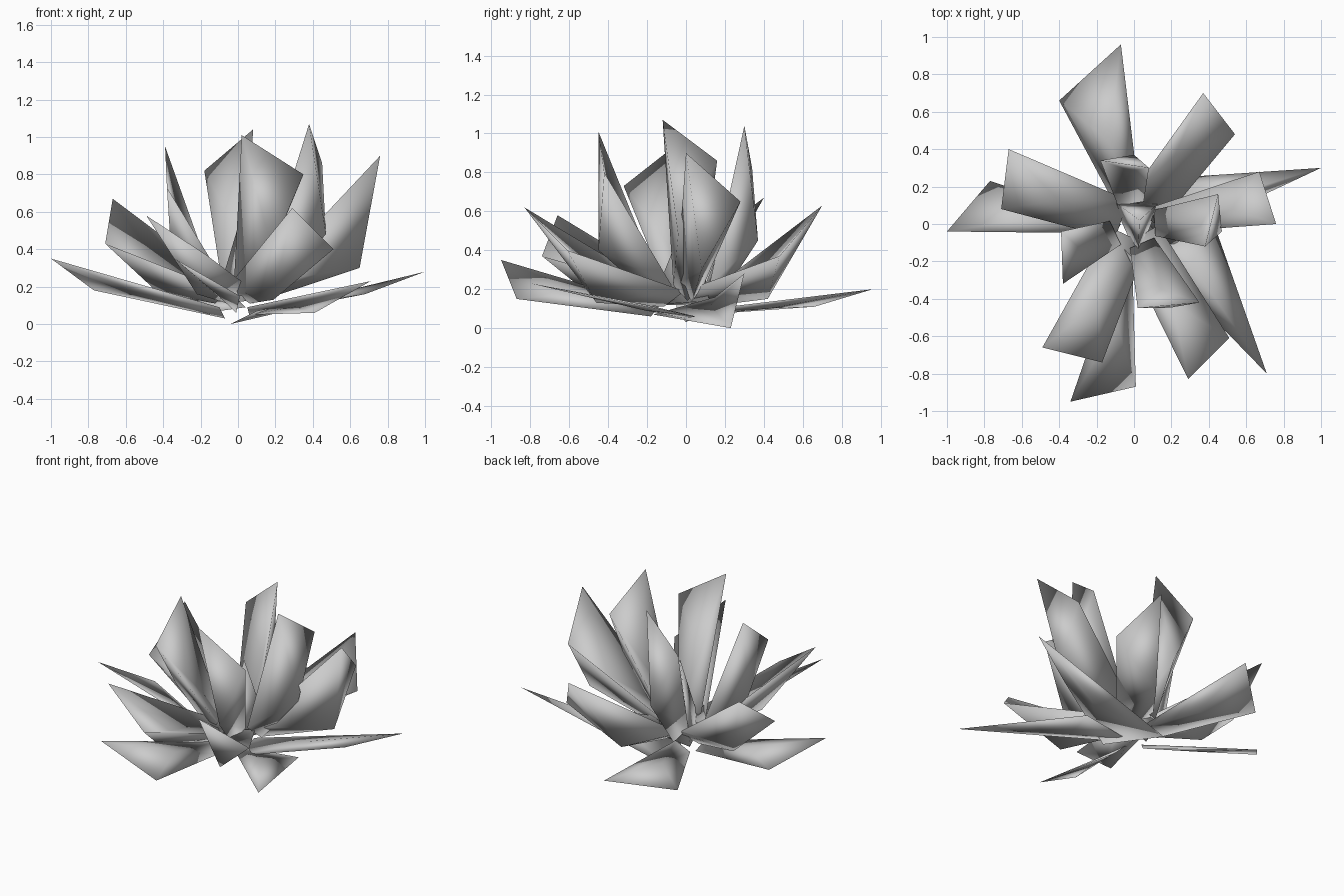
import bpy
import bmesh
from mathutils import Vector

if "Cube" in bpy.data.objects:
    bpy.data.objects.remove(bpy.data.objects["Cube"])


def make_solid(name, points, faces):
    """Closed smooth shell from a few points, with outward normals."""
    bm = bmesh.new()
    verts = [bm.verts.new(p) for p in points]
    for f in faces:
        bm.faces.new([verts[i] for i in f])
    bmesh.ops.triangulate(bm, faces=[f for f in bm.faces if len(f.verts) > 3])
    bmesh.ops.recalc_face_normals(bm, faces=bm.faces[:])
    for f in bm.faces:
        f.smooth = True
    mesh = bpy.data.meshes.new(name)
    bm.to_mesh(mesh)
    bm.free()
    obj = bpy.data.objects.new(name, mesh)
    bpy.context.scene.collection.objects.link(obj)
    return obj


def flat_leaf(name, corners):
    """Thin lens: four corners with a slightly raised centre above and below."""
    pts = [Vector(p) for p in corners]
    centre = sum(pts, Vector()) / 4
    normal = (pts[2] - pts[0]).cross(pts[3] - pts[1]).normalized()
    pts += [centre + normal * 0.015, centre - normal * 0.015]
    make_solid(name, pts, [(i, (i + 1) % 4, c) for c in (4, 5) for i in range(4)])


def cupped_ring(name, leaves, radius, half_width, height):
    """Cupped leaves: two tip corners, a belly outside and a hollow inside."""
    for i, corners in enumerate(leaves):
        t1, t2, belly = (Vector(p) for p in corners)
        out = (t1 + t2).xy.normalized()
        side = Vector((-out.y, out.x, 0))
        root = Vector((out.x * radius, out.y * radius, height))
        if (t1 - t2).dot(side) < 0:
            side = -side
        b1, b2 = root + side * half_width, root - side * half_width
        keel = Vector((out.x * (radius + 0.06), out.y * (radius + 0.06), height - 0.08))
        hollow = belly.lerp((t1 + t2 + b1 + b2) / 4, 0.55)
        make_solid(f"{name}_{i + 1}", [b1, b2, keel, belly, t1, t2, hollow],
                   [(0, 1, 2), (0, 2, 3), (1, 3, 2), (0, 3, 4), (1, 5, 3), (3, 5, 4),
                    (0, 4, 6), (4, 5, 6), (5, 1, 6), (1, 0, 6)])


# Outer, nearly flat leaves lying low
outer = [
    [(-0.04, 0.23, 0.0), (1.0, 0.30, 0.28), (0.68, 0.15, 0.16), (0.10, -0.17, 0.07)],
    [(-0.10, 0.10, 0.07), (-0.40, 0.66, 0.11), (-0.07, 0.96, 0.20), (0.04, 0.05, 0.09)],
    [(-0.10, -0.05, 0.09), (-1.0, -0.04, 0.35), (-0.77, 0.23, 0.18), (-0.07, 0.0, 0.03)],
    [(-0.06, -0.14, 0.11), (-0.34, -0.95, 0.35), (0.01, -0.87, 0.15), (-0.01, -0.18, 0.06)],
    [(0.05, -0.12, 0.09), (0.71, -0.80, 0.23), (0.41, 0.05, 0.06), (0.06, 0.0, 0.05)],
]
for i, pts in enumerate(outer):
    flat_leaf(f"outer_leaf_{i + 1}", pts)

# Middle leaves leaning outward, with broad bases
middle = [
    [(0.29, -0.83, 0.62), (0.51, -0.61, 0.40), (0.19, -0.46, 0.13)],
    [(-0.49, -0.66, 0.58), (-0.17, -0.74, 0.37), (-0.22, -0.48, 0.16)],
    [(-0.67, 0.40, 0.67), (-0.71, 0.08, 0.43), (-0.43, 0.12, 0.17)],
    [(0.37, 0.70, 0.63), (0.54, 0.48, 0.37), (0.18, 0.42, 0.15)],
]
cupped_ring("middle_leaf", middle, 0.07, 0.11, 0.19)

# Inner upright leaves
inner = [
    [(0.76, 0.0, 0.90), (0.67, 0.28, 0.65), (0.65, 0.08, 0.30)],
    [(0.38, -0.12, 1.07), (0.45, 0.16, 0.86), (0.47, -0.04, 0.48)],
    [(0.02, -0.45, 1.01), (0.35, -0.42, 0.80), (0.18, -0.45, 0.40)],
    [(-0.39, -0.04, 0.95), (-0.38, -0.32, 0.73), (-0.36, -0.14, 0.42)],
    [(0.08, 0.30, 1.04), (-0.18, 0.34, 0.82), (0.0, 0.37, 0.45)],
]
cupped_ring("inner_leaf", inner, 0.11, 0.07, 0.22)

# Small central bud
make_solid("centre_bud",
           [(-0.12, 0.13, 0.12), (0.14, 0.12, 0.14), (0.02, -0.18, 0.12), (0.03, 0.02, 0.62)],
           [(0, 1, 3), (1, 2, 3), (2, 0, 3), (0, 2, 1)])
